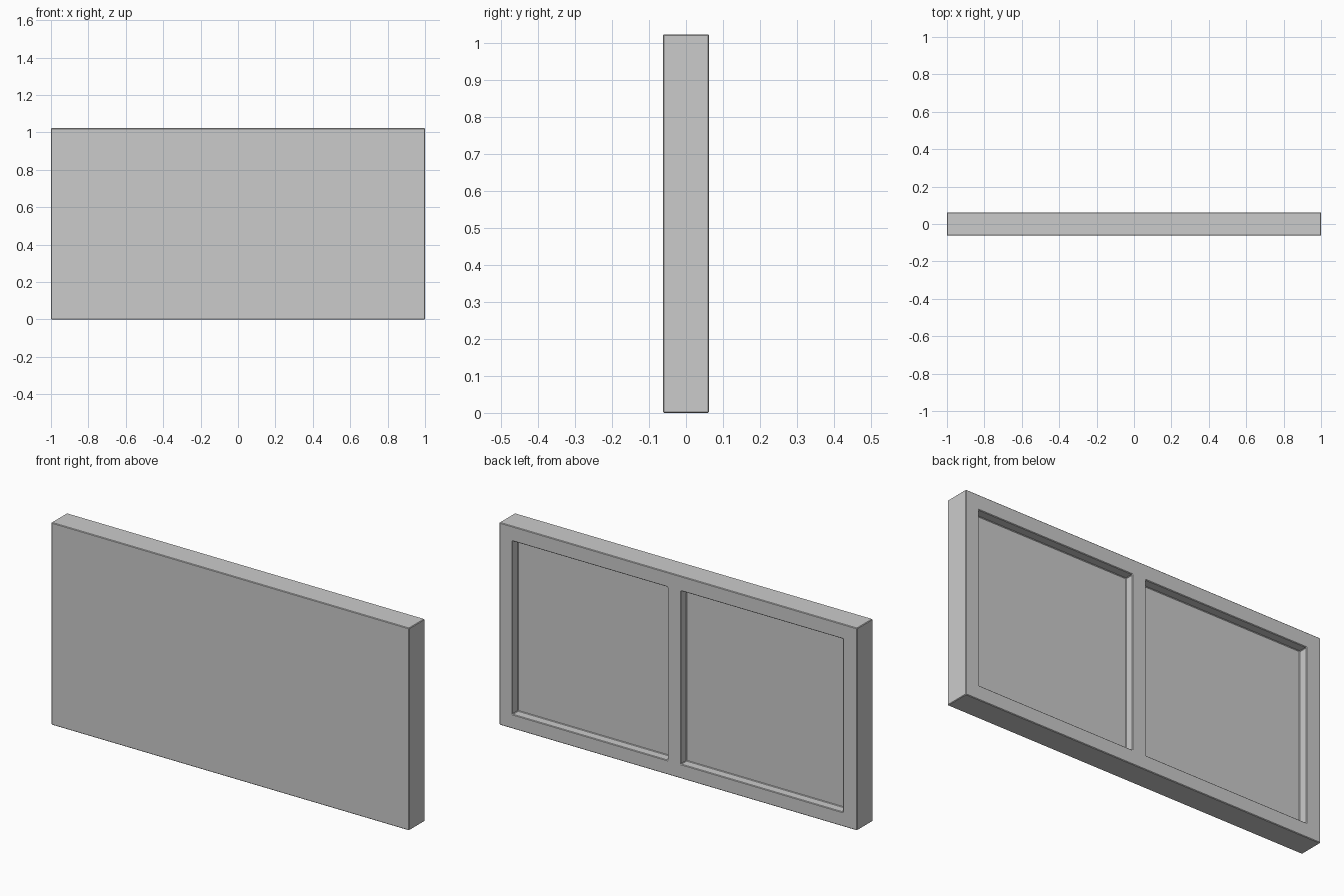
import bpy, bmesh

if "Cube" in bpy.data.objects:
    bpy.data.objects.remove(bpy.data.objects["Cube"])

# Overall size and the lines dividing the back into frame and pockets
HALF_Y, HEIGHT, POCKET_DEPTH = 0.0625, 1.022, 0.045
XS = [-1.0, -0.92, -0.015, 0.06, 0.927, 1.0]
ZS = [0.0, 0.072, 0.947, HEIGHT]
POCKETS = {(1, 1), (3, 1)}

bm = bmesh.new()

# Back face as a grid of cells
grid = [[bm.verts.new((x, HALF_Y, z)) for z in ZS] for x in XS]
cells = {}
for i in range(len(XS) - 1):
    for j in range(len(ZS) - 1):
        cells[i, j] = bm.faces.new((grid[i][j], grid[i][j + 1],
                                    grid[i + 1][j + 1], grid[i + 1][j]))

# Thicken the grid into a solid slab
slab = bmesh.ops.extrude_face_region(bm, geom=list(cells.values()), use_keep_orig=True)
front = [g for g in slab["geom"] if isinstance(g, bmesh.types.BMVert)]
bmesh.ops.translate(bm, verts=front, vec=(0, -2 * HALF_Y, 0))
bmesh.ops.recalc_face_normals(bm, faces=bm.faces[:])

# Sink the two pockets into the back
pockets = [f for f in bm.faces
           if all(abs(v.co.y - HALF_Y) < 1e-5 for v in f.verts)
           and any(all(XS[i] - 1e-4 <= v.co.x <= XS[i + 1] + 1e-4 and
                       ZS[j] - 1e-4 <= v.co.z <= ZS[j + 1] + 1e-4 for v in f.verts)
                   for i, j in POCKETS)]
sunk = bmesh.ops.extrude_discrete_faces(bm, faces=pockets)["faces"]
bmesh.ops.translate(bm, verts=list({v for f in sunk for v in f.verts}),
                    vec=(0, -POCKET_DEPTH, 0))
bmesh.ops.recalc_face_normals(bm, faces=bm.faces[:])

mesh = bpy.data.meshes.new("framed_panel")
bm.to_mesh(mesh)
bm.free()
panel = bpy.data.objects.new("framed_panel", mesh)
bpy.context.collection.objects.link(panel)

# Slightly softened edges
bevel = panel.modifiers.new("soft_edges", 'BEVEL')
bevel.width = 0.003
bevel.segments = 1
bevel.limit_method = 'ANGLE'
